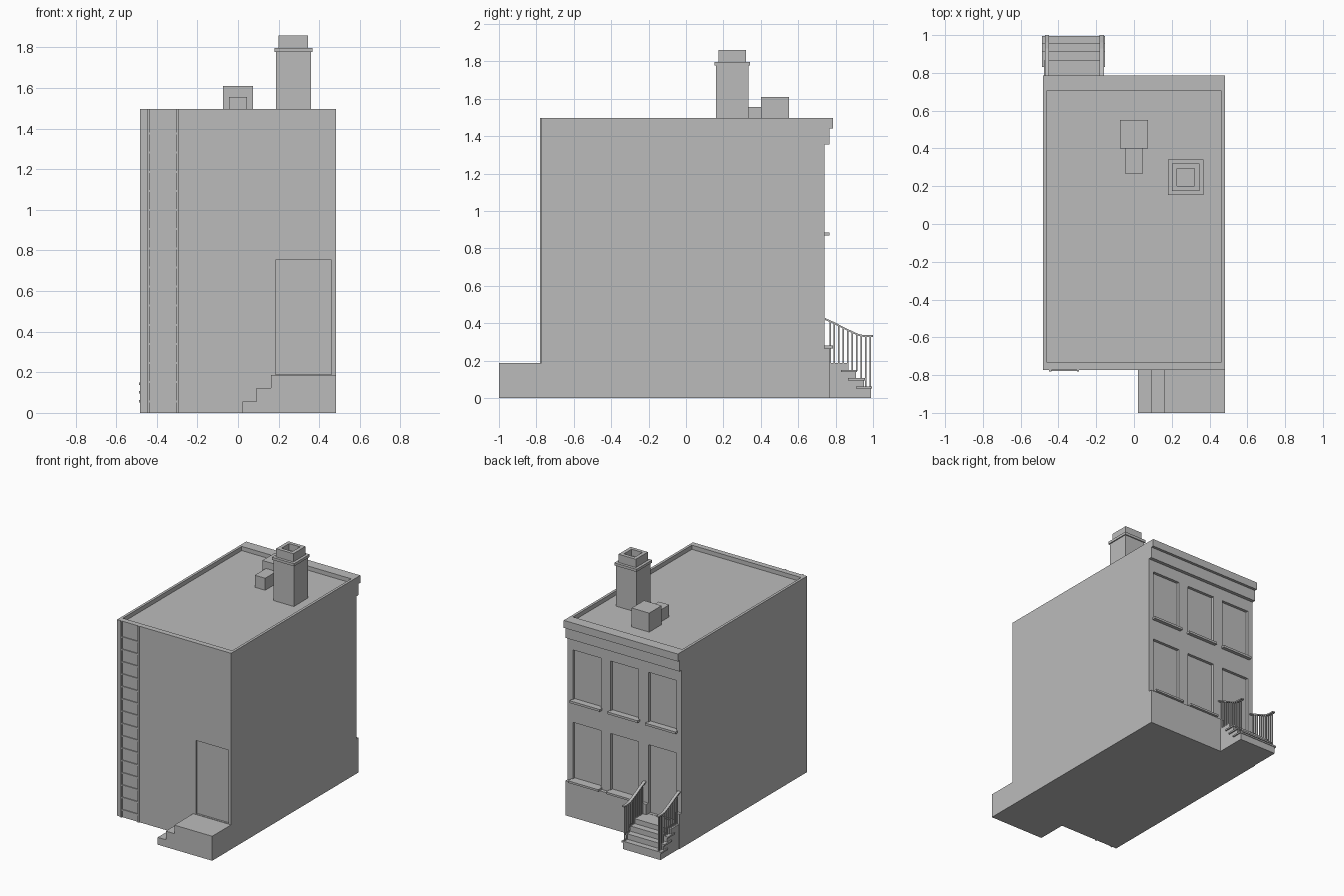
import bpy, bmesh
from mathutils import Matrix, Vector

if "Cube" in bpy.data.objects:
    bpy.data.objects.remove(bpy.data.objects["Cube"])

grey = bpy.data.materials.new("plain grey")
grey.diffuse_color = (0.5, 0.5, 0.5, 1)
grey.use_nodes = True
grey.node_tree.nodes["Principled BSDF"].inputs["Base Color"].default_value = grey.diffuse_color


def boxes(name, items):
    """One object from boxes given as (x0, x1, y0, y1, z0, z1)."""
    bm = bmesh.new()
    for x0, x1, y0, y1, z0, z1 in items:
        m = Matrix.Translation(((x0 + x1) / 2, (y0 + y1) / 2, (z0 + z1) / 2))
        m = m @ Matrix.Diagonal((x1 - x0, y1 - y0, z1 - z0, 1))
        bmesh.ops.create_cube(bm, size=1, matrix=m)
    return finish(name, bm)


def prism(name, profile, axis, a, b):
    """Extrude a 2D profile (u, z) along x or y from a to b."""
    bm = bmesh.new()
    at = (lambda u, z, t: (t, u, z)) if axis == 'x' else (lambda u, z, t: (u, t, z))
    face = bm.faces.new([bm.verts.new(at(u, z, a)) for u, z in profile])
    ext = bmesh.ops.extrude_face_region(bm, geom=[face])
    move = Vector(at(0, 0, b - a))
    for v in ext['geom']:
        if isinstance(v, bmesh.types.BMVert):
            v.co += move
    bmesh.ops.recalc_face_normals(bm, faces=bm.faces)
    return finish(name, bm)


def finish(name, bm):
    me = bpy.data.meshes.new(name)
    bm.to_mesh(me)
    bm.free()
    me.materials.append(grey)
    ob = bpy.data.objects.new(name, me)
    bpy.context.collection.objects.link(ob)
    return ob


def cut(ob, items):
    """Subtract boxes and bake the result."""
    cutter = boxes("cutter", items)
    cutter.hide_render = True
    mod = ob.modifiers.new("cut", 'BOOLEAN')
    mod.operation, mod.solver, mod.object = 'DIFFERENCE', 'EXACT', cutter
    dg = bpy.context.evaluated_depsgraph_get()
    me = bpy.data.meshes.new_from_object(ob.evaluated_get(dg))
    ob.modifiers.clear()
    ob.data = me
    bpy.data.objects.remove(cutter)


W, FRONT, BACK, TOP = 0.482, -0.772, 0.74, 1.497
COLS, HALF = (0.32, 0.0, -0.32), 0.118

# House walls with roof pocket, recessed windows and doors
walls = boxes("house_walls", [(-W, W, FRONT, BACK, 0, TOP)])
holes = [(-0.462, 0.462, -0.73, 0.705, 1.465, 1.6)]
for c in COLS:
    holes.append((c - HALF, c + HALF, BACK - 0.022, BACK + 0.1, 0.885, 1.265))
    low = 0.187 if c < -0.1 else 0.28
    holes.append((c - HALF, c + HALF, BACK - 0.022, BACK + 0.1, low, 0.712))
holes.append((0.185, 0.46, FRONT - 0.1, FRONT + 0.015, 0.19, 0.752))
cut(walls, holes)

# Street side plinth, open at the door
PL = 0.766
boxes("plinth", [(-0.2, W, BACK, PL, 0, 0.265),
                 (-0.438, -0.2, BACK, PL, 0, 0.185),
                 (-W, -0.438, BACK, PL, 0, 0.265)])

# Stepped cornice
prism("cornice", [(BACK, 1.355), (0.766, 1.355), (0.766, 1.44), (0.787, 1.44),
                  (0.787, TOP), (BACK, TOP)], 'x', -W, W)

# Window sills
sills = [(c - 0.128, c + 0.128, BACK - 0.01, 0.767, 0.868, 0.885) for c in COLS]
sills += [(c - 0.128, c + 0.128, BACK - 0.01, 0.785, 0.265, 0.28) for c in COLS[:2]]
boxes("window_sills", sills)

# Side steps at the yard door
prism("yard_steps", [(0.022, 0), (W, 0), (W, 0.187), (0.162, 0.187), (0.162, 0.122),
                     (0.09, 0.122), (0.09, 0.056), (0.022, 0.056)], 'y', -1.0, FRONT)

# Ladder
ladder = [(x - 0.006, x + 0.006, FRONT - 0.009, FRONT, 0, TOP) for x in (-0.443, -0.297)]
for i in range(15):
    z = 0.057 + i * 0.0942
    ladder.append((-0.443, -0.297, FRONT - 0.007, FRONT, z - 0.005, z + 0.005))
boxes("ladder", ladder)

# Street stairs with overhanging treads
prism("street_stairs", [(PL, 0), (0.99, 0), (0.99, 0.055), (0.952, 0.055), (0.952, 0.1),
                        (0.91, 0.1), (0.91, 0.145), (0.865, 0.145), (0.865, 0.187),
                        (PL, 0.187)], 'x', -0.477, -0.162)
treads = [(0.91, 0.995, 0.063), (0.865, 0.957, 0.107), (0.83, 0.915, 0.15)]
boxes("stair_treads", [(-0.487, -0.153, y0, y1, z - 0.012, z) for y0, y1, z in treads])

# Railings: curved handrail and balusters on both sides
rail = [(0.742, 0.428), (0.79, 0.407), (0.85, 0.376), (0.9, 0.352), (0.93, 0.34),
        (0.96, 0.336), (1.0, 0.336)]


def rail_z(y):
    for (a, za), (b, zb) in zip(rail, rail[1:]):
        if y <= b:
            return za + (zb - za) * (y - a) / (b - a)
    return rail[-1][1]


def step_z(y):
    return 0.185 if y < 0.865 else 0.148 if y < 0.915 else 0.105 if y < 0.957 else 0.06


for side, x in (("left", -0.171), ("right", -0.461)):
    profile = rail + [(y, z - 0.01) for y, z in reversed(rail)]
    prism(side + "_handrail", profile, 'x', x - 0.011, x + 0.011)
    posts = []
    for i in range(10):
        y = 0.77 + i * 0.0238
        posts.append((x - 0.004, x + 0.004, y - 0.004, y + 0.004, step_z(y) - 0.004, rail_z(y) - 0.005))
    boxes(side + "_balusters", posts)

# Chimney with collar and hollow pot
cx, cy = 0.273, 0.247


def block(h, z0, z1):
    return (cx - h, cx + h, cy - h, cy + h, z0, z1)


boxes("chimney_stack", [block(0.086, 1.46, 1.777)])
boxes("chimney_collar", [block(0.094, 1.777, 1.797)])
pot = boxes("chimney_pot", [block(0.073, 1.797, 1.86)])
cut(pot, [block(0.046, 1.81, 1.9)])

# Roof vent housing
boxes("roof_vent", [(-0.074, 0.074, 0.4, 0.55, 1.46, 1.61)])
boxes("roof_vent_duct", [(-0.044, 0.044, 0.265, 0.4, 1.46, 1.557)])
